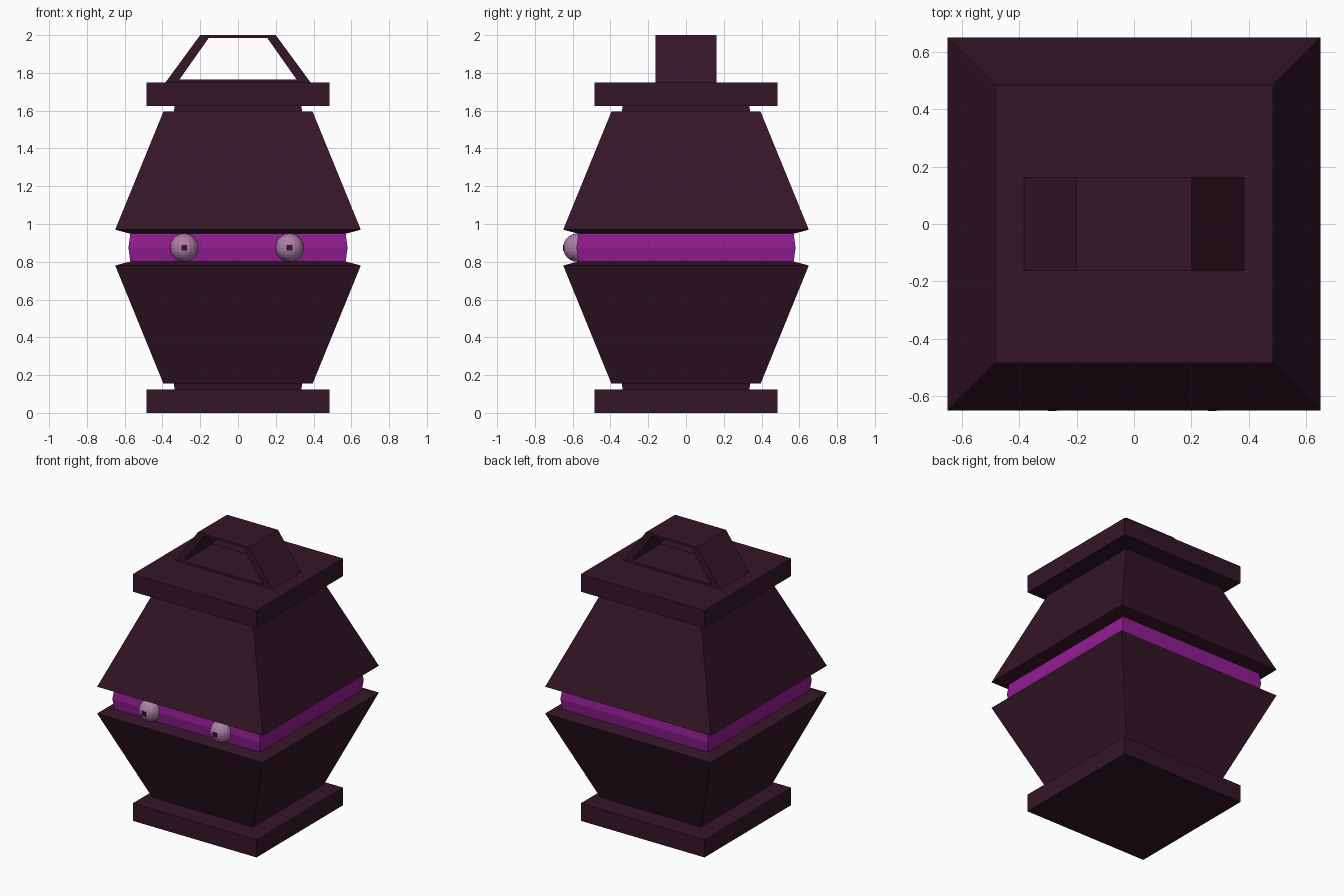
import bpy, bmesh
from math import radians

if "Cube" in bpy.data.objects:
    bpy.data.objects.remove(bpy.data.objects["Cube"])


def material(name, rgb):
    m = bpy.data.materials.new(name)
    m.diffuse_color = (*rgb, 1)
    m.use_nodes = True
    m.node_tree.nodes["Principled BSDF"].inputs["Base Color"].default_value = m.diffuse_color
    return m


SHELL = material("dark_shell", (0.034, 0.008, 0.019))
GLOW = material("purple_band", (0.29, 0.012, 0.29))
EYE = material("pale_eye", (0.42, 0.21, 0.39))


def finish(name, bm, mat):
    bmesh.ops.recalc_face_normals(bm, faces=bm.faces)
    me = bpy.data.meshes.new(name)
    bm.to_mesh(me)
    bm.free()
    me.materials.append(mat)
    ob = bpy.data.objects.new(name, me)
    bpy.context.collection.objects.link(ob)
    return ob


def square_loft(name, profile, mat):
    """Closed solid through square rings given as (half width, z)."""
    bm = bmesh.new()
    rings = [[bm.verts.new((sx * h, sy * h, z))
              for sx, sy in ((-1, -1), (1, -1), (1, 1), (-1, 1))]
             for h, z in profile]
    for a, b in zip(rings, rings[1:]):
        for i in range(4):
            j = (i + 1) % 4
            bm.faces.new((a[i], a[j], b[j], b[i]))
    bm.faces.new(rings[0][::-1])
    bm.faces.new(rings[-1])
    return finish(name, bm, mat)


# Lantern-like body: matching lower and upper halves
square_loft("base_plate", [(0.485, 0), (0.485, 0.125)], SHELL)
square_loft("lower_neck", [(0.335, 0.125), (0.34, 0.155)], SHELL)
square_loft("lower_body", [(0.395, 0.155), (0.65, 0.78), (0.565, 0.803)], SHELL)
square_loft("glowing_band", [(0.57, 0.80), (0.58, 0.875), (0.57, 0.95)], GLOW)
square_loft("upper_body", [(0.565, 0.947), (0.65, 0.97), (0.395, 1.595)], SHELL)
square_loft("upper_neck", [(0.34, 1.595), (0.335, 1.625)], SHELL)
square_loft("lid_plate", [(0.485, 1.625), (0.485, 1.75)], SHELL)

# Handle: trapezoid frame extruded front to back
outer = [(-0.385, 1.748), (0.385, 1.748), (0.2, 2.0), (-0.2, 2.0)]
inner = [(-0.31, 1.765), (0.31, 1.765), (0.155, 1.985), (-0.155, 1.985)]
bm = bmesh.new()
of, ob_, nf, nb = [[bm.verts.new((x, y, z)) for x, z in loop]
                   for loop, y in ((outer, -0.162), (outer, 0.162),
                                   (inner, -0.162), (inner, 0.162))]
for i in range(4):
    j = (i + 1) % 4
    for a, b in ((of, ob_), (ob_, nb), (nb, nf), (nf, of)):
        bm.faces.new((a[i], a[j], b[j], b[i]))
finish("handle", bm, SHELL)

# Eyes with small square pupils
for side, x in (("left", -0.285), ("right", 0.273)):
    bm = bmesh.new()
    bmesh.ops.create_uvsphere(bm, u_segments=16, v_segments=12, radius=0.075)
    bmesh.ops.translate(bm, verts=bm.verts, vec=(x, -0.575, 0.875))
    eye = finish(side + "_eye", bm, EYE)
    bm = bmesh.new()
    bmesh.ops.create_cube(bm, size=0.03)
    bmesh.ops.translate(bm, verts=bm.verts, vec=(x, -0.637, 0.875))
    finish(side + "_pupil", bm, SHELL)
